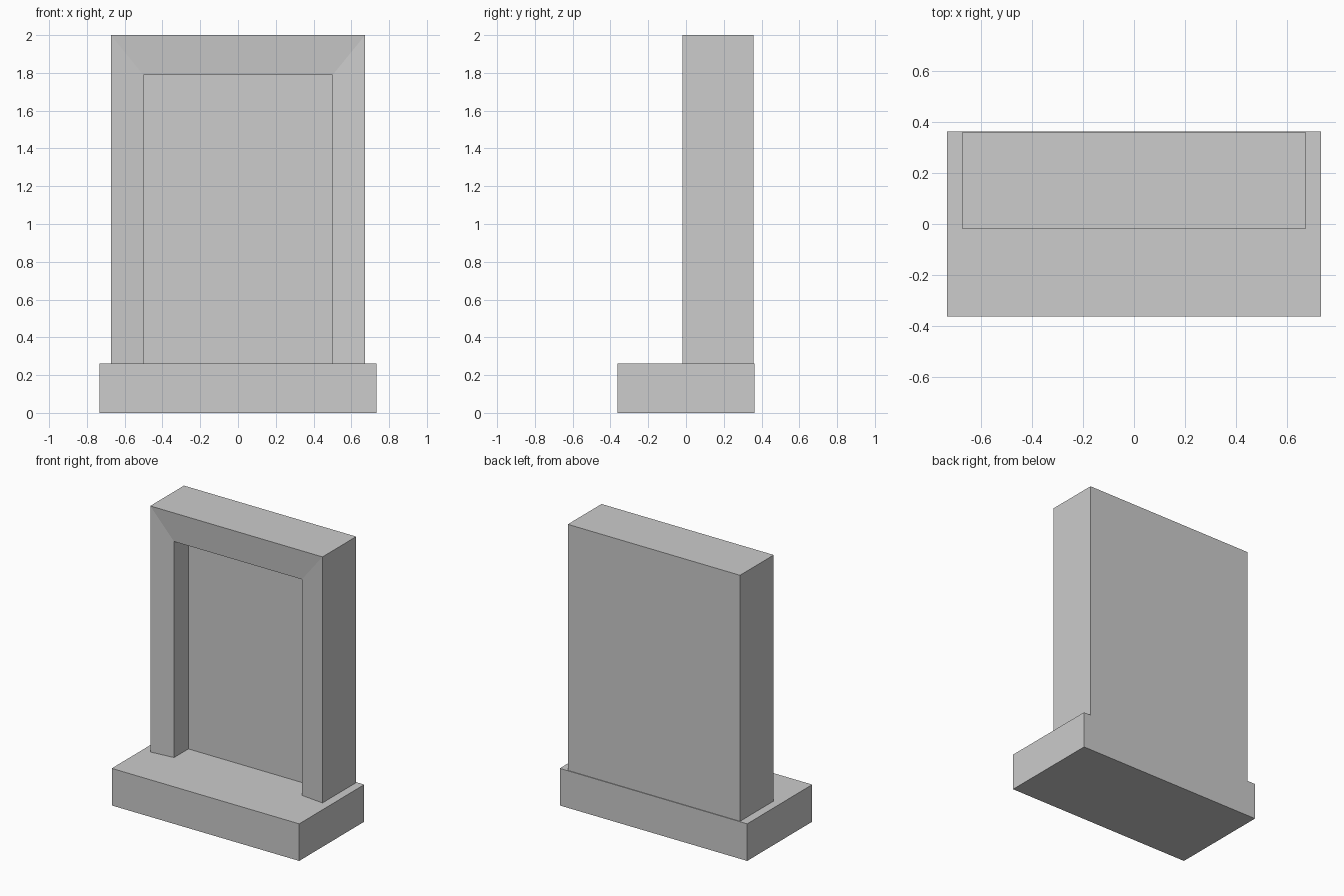
import bpy
import bmesh

cube = bpy.data.objects.get("Cube")
if cube:
    bpy.data.objects.remove(cube, do_unlink=True)

BASE_TOP = 0.262

stone = bpy.data.materials.new("grey stone")
stone.use_nodes = True
stone.diffuse_color = (0.604, 0.604, 0.604, 1)
stone.node_tree.nodes["Principled BSDF"].inputs["Base Color"].default_value = stone.diffuse_color


def add_object(name, bm):
    bmesh.ops.recalc_face_normals(bm, faces=bm.faces)
    mesh = bpy.data.meshes.new(name)
    bm.to_mesh(mesh)
    bm.free()
    mesh.materials.append(stone)
    obj = bpy.data.objects.new(name, mesh)
    bpy.context.collection.objects.link(obj)
    return obj


# Plinth: a plain block
bm = bmesh.new()
bmesh.ops.create_cube(bm, size=1)
bmesh.ops.scale(bm, vec=(1.465, 0.726, BASE_TOP), verts=bm.verts)
bmesh.ops.translate(bm, vec=(0, 0, BASE_TOP / 2), verts=bm.verts)
add_object("plinth", bm)

# Upright slab: doorway-shaped loops (half width, top, y) from the back,
# over the sloping front frame, to the sunken panel
loops = [(0.673, 2.0, 0.358), (0.673, 2.0, -0.018),
         (0.5, 1.788, 0.0), (0.5, 1.788, 0.16)]
bm = bmesh.new()
rings = [[bm.verts.new(co) for co in ((-w, y, BASE_TOP), (-w, y, top),
                                      (w, y, top), (w, y, BASE_TOP))]
         for w, top, y in loops]
for a, b in zip(rings, rings[1:]):
    for i in range(3):
        bm.faces.new((a[i], a[i + 1], b[i + 1], b[i]))
bm.faces.new(rings[0])
bm.faces.new(rings[-1])
# Underside, following the recess
bm.faces.new([r[0] for r in rings] + [r[3] for r in reversed(rings)])
add_object("framed_slab", bm)
